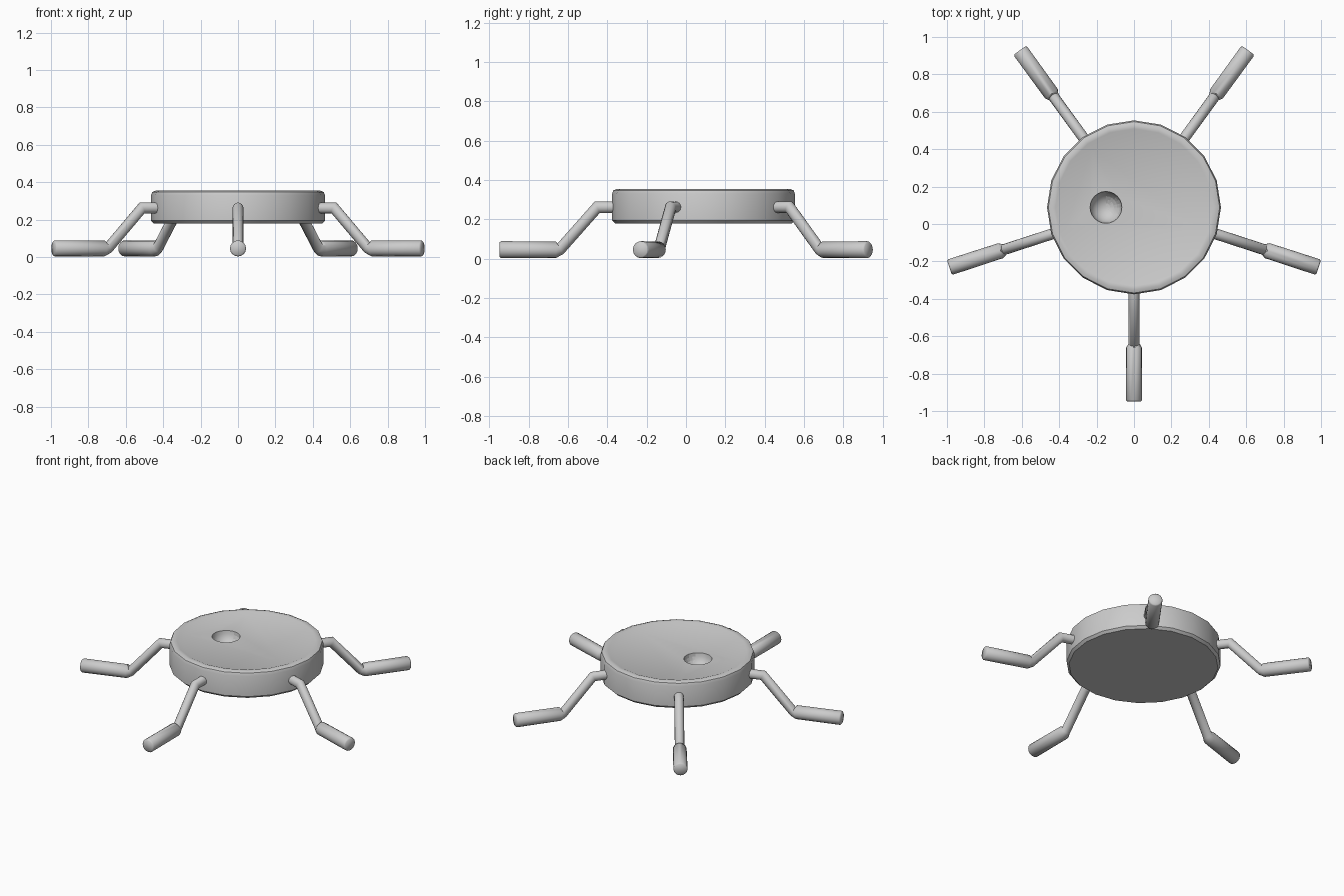
import bpy, bmesh
from math import sin, cos, pi, radians
from mathutils import Vector

if "Cube" in bpy.data.objects:
    bpy.data.objects.remove(bpy.data.objects["Cube"])

CENTRE = Vector((0, 0.089, 0))


def finish(bm, name, angle=35):
    bmesh.ops.recalc_face_normals(bm, faces=bm.faces[:])
    me = bpy.data.meshes.new(name)
    bm.to_mesh(me)
    bm.free()
    ob = bpy.data.objects.new(name, me)
    bpy.context.collection.objects.link(ob)
    smooth(ob, angle)
    return ob


def smooth(ob, angle):
    bpy.ops.object.select_all(action='DESELECT')
    ob.select_set(True)
    bpy.context.view_layer.objects.active = ob
    bpy.ops.object.shade_smooth_by_angle(angle=radians(angle))


def skin(name, rings, angle=35):
    """Closed surface through a list of point rings, capped at both ends."""
    bm = bmesh.new()
    loops = [[bm.verts.new(p) for p in ring] for ring in rings]
    n = len(loops[0])
    for a, b in zip(loops, loops[1:]):
        for i in range(n):
            j = (i + 1) % n
            bm.faces.new((a[i], a[j], b[j], b[i]))
    bm.faces.new(loops[0])
    bm.faces.new(loops[-1])
    return finish(bm, name, angle)


# Disc body: 20-sided lathe with rounded rim and slightly dished top
profile = [(0.45, 0.18), (0.465, 0.195), (0.465, 0.33), (0.458, 0.348),
           (0.44, 0.355), (0.42, 0.353), (0.385, 0.339)]
rings = [[CENTRE + Vector((r * cos(2 * pi * i / 20), r * sin(2 * pi * i / 20), z))
          for i in range(20)] for r, z in profile]
body = skin("disc_body", rings)

# Round socket sunk into the top
bpy.ops.mesh.primitive_uv_sphere_add(segments=24, ring_count=12, radius=0.085,
                                     location=CENTRE + Vector((-0.15, 0, 0.339)))
cutter = bpy.context.object
cutter.name = "socket_cutter"
cutter.hide_render = True
mod = body.modifiers.new("socket", 'BOOLEAN')
mod.operation = 'DIFFERENCE'
mod.solver = 'EXACT'
mod.object = cutter
bpy.context.view_layer.objects.active = body
bpy.ops.object.modifier_apply(modifier=mod.name)
bpy.data.objects.remove(cutter)
smooth(body, 35)

# Bent legs with thicker feet: (distance from centre, height, radius)
path = [(0.40, 0.262, 0.029), (0.54, 0.262, 0.029), (0.728, 0.05, 0.029),
        (0.75, 0.046, 0.042), (1.03, 0.046, 0.043), (1.038, 0.046, 0.036)]


def leg(name, angle):
    out = Vector((cos(angle), sin(angle), 0))
    side = Vector((-sin(angle), cos(angle), 0))
    up = Vector((0, 0, 1))
    pts = [CENTRE + out * r + up * z for r, z, _ in path]
    rings = []
    for k, p in enumerate(pts):
        d_in = (p - pts[max(k - 1, 0)]).normalized()
        d_out = (pts[min(k + 1, len(pts) - 1)] - p).normalized()
        tangent = (d_in + d_out).normalized()
        normal = side.cross(tangent).normalized()
        if k >= 3:
            normal = -up
        # widen the ring where the tube bends so its thickness stays even
        ref = d_in if k else d_out
        miter = 1 / max(tangent.dot(ref), 0.7) if k < 3 else 1
        rad = path[k][2]
        rings.append([p + side * (rad * cos(2 * pi * i / 16))
                      + normal * (rad * miter * sin(2 * pi * i / 16)) for i in range(16)])
        if k >= 3:
            rings[-1] = [p + side * (rad * cos(2 * pi * i / 16))
                         + up * (rad * sin(2 * pi * i / 16)) for i in range(16)]
        elif normal.z < 0:
            rings[-1] = [p + side * (rad * cos(2 * pi * i / 16))
                         - normal * (rad * miter * sin(2 * pi * i / 16)) for i in range(16)]
    return skin(name, rings, 50)


for i in range(5):
    leg(f"leg_{i + 1}", radians(-90 + 72 * i))
